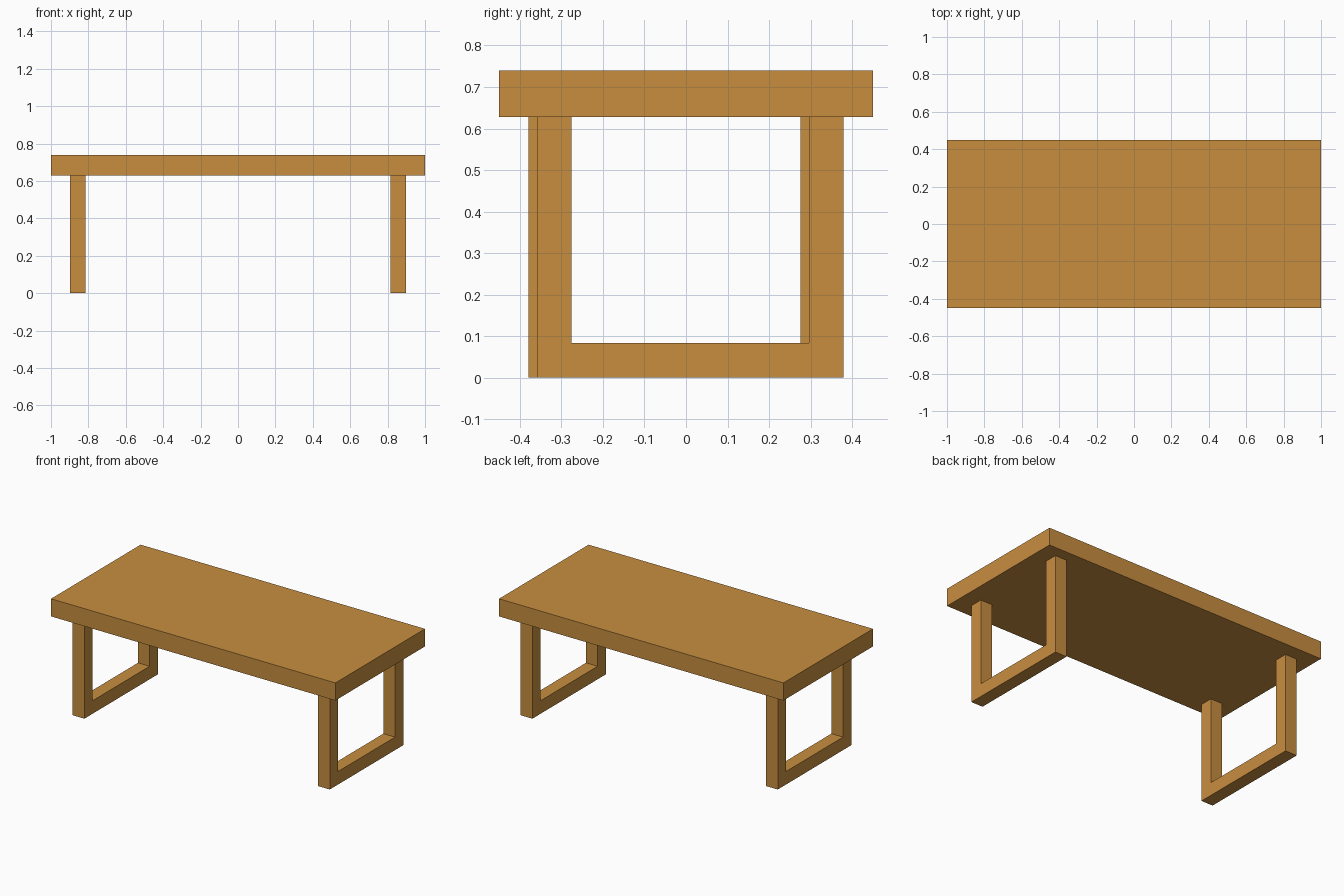
import bpy
import bmesh
from mathutils import Matrix, Vector

if "Cube" in bpy.data.objects:
    bpy.data.objects.remove(bpy.data.objects["Cube"])

wood = bpy.data.materials.new("warm wood")
wood.diffuse_color = (0.578, 0.268, 0.051, 1)
wood.use_nodes = True
wood.node_tree.nodes["Principled BSDF"].inputs["Base Color"].default_value = wood.diffuse_color

TOP_Z, UNDER_Z = 0.74, 0.628


def finish(name, bm):
    bmesh.ops.recalc_face_normals(bm, faces=bm.faces)
    mesh = bpy.data.meshes.new(name)
    bm.to_mesh(mesh)
    bm.free()
    mesh.materials.append(wood)
    obj = bpy.data.objects.new(name, mesh)
    bpy.context.collection.objects.link(obj)
    return obj


# Table top slab
bm = bmesh.new()
bmesh.ops.create_cube(bm, size=1)
bmesh.ops.scale(bm, vec=(2, 0.9, TOP_Z - UNDER_Z), verts=bm.verts)
bmesh.ops.translate(bm, vec=(0, 0, (TOP_Z + UNDER_Z) / 2), verts=bm.verts)
finish("table_top", bm)


# U-shaped leg frame: profile in the YZ plane, extruded along x
def leg_frame(name, turn):
    y0, y1, w = -0.359, 0.379, 0.083
    x0, x1 = 0.815, 0.897
    profile = [(y0, 0), (y1, 0), (y1, UNDER_Z), (y1 - w, UNDER_Z),
               (y1 - w, w), (y0 + w, w), (y0 + w, UNDER_Z), (y0, UNDER_Z)]
    bm = bmesh.new()
    face = bm.faces.new([bm.verts.new((x0, y, z)) for y, z in profile])
    ext = bmesh.ops.extrude_face_region(bm, geom=[face], use_keep_orig=True)
    moved = [v for v in ext["geom"] if isinstance(v, bmesh.types.BMVert)]
    bmesh.ops.translate(bm, vec=Vector((x1 - x0, 0, 0)), verts=moved)
    # The left frame is the right one turned half a circle
    bmesh.ops.rotate(bm, cent=(0, 0, 0), verts=bm.verts,
                     matrix=Matrix.Rotation(turn, 3, 'Z'))
    return finish(name, bm)


leg_frame("right_leg_frame", 0)
leg_frame("left_leg_frame", 3.14159265)
